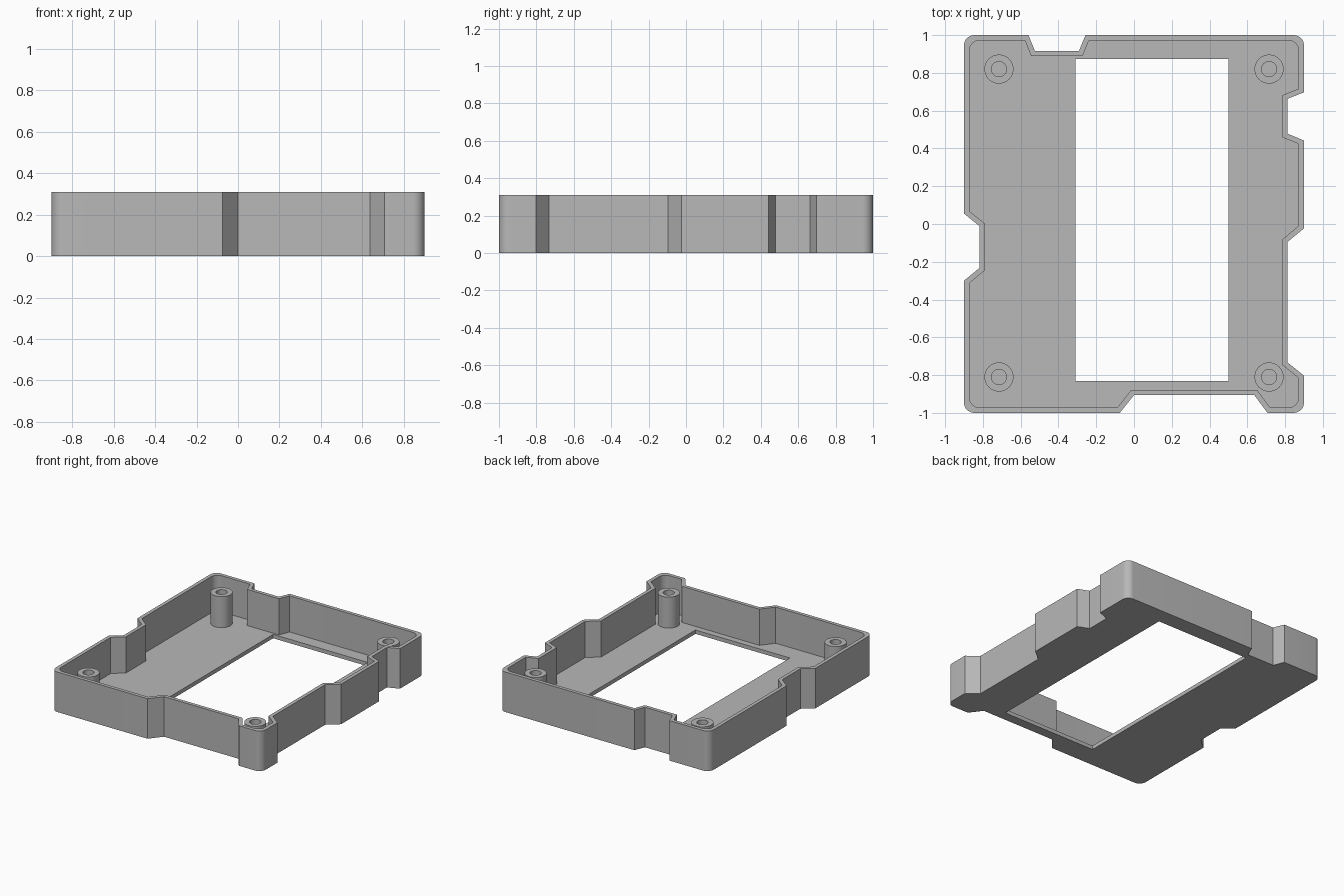
import bpy, bmesh, math
from mathutils import Vector

cube = bpy.data.objects.get("Cube")
if cube:
    bpy.data.objects.remove(cube, do_unlink=True)

grey = bpy.data.materials.new("matte grey")
grey.use_nodes = True
grey.diffuse_color = (0.48, 0.48, 0.48, 1)
grey.node_tree.nodes["Principled BSDF"].inputs["Base Color"].default_value = grey.diffuse_color

HEIGHT, FLOOR, WALL, RADIUS = 0.31, 0.03, 0.028, 0.055

# Half outlines of the tray, counterclockwise, with a notch in every side
front = [(-.9, -1), (-.075, -1), (0, -.906), (.637, -.906), (.707, -1)]
right = [(.9, -1), (.9, -.803), (.813, -.733), (.813, -.095), (.9, -.023),
         (.9, .442), (.813, .478), (.813, .663), (.9, .697)]
back = [(.9, 1), (-.257, 1), (-.291, .917), (-.525, .917), (-.559, 1)]
left = [(-.9, 1), (-.9, .055), (-.817, -.012), (-.817, -.232), (-.9, -.3)]
outline = [Vector(p) for p in front + right + back + left]
corners = {0, len(front), len(front + right), len(front + right + back)}


def inset(points, d):
    """Move every edge of a closed outline inward by d."""
    result = []
    for i, p in enumerate(points):
        a = (p - points[i - 1]).normalized()
        b = (points[(i + 1) % len(points)] - p).normalized()
        na, nb = Vector((-a.y, a.x)), Vector((-b.y, b.x))
        result.append(p + (na + nb) * d / (1 + na.dot(nb)))
    return result


def rounded(points, r, steps=8):
    """Replace the four outer corners by arcs."""
    result = []
    for i, p in enumerate(points):
        if i not in corners:
            result.append(p)
            continue
        centre = p - Vector((math.copysign(r, p.x), math.copysign(r, p.y)))
        middle = math.atan2(p.y - centre.y, p.x - centre.x)
        for k in range(steps + 1):
            t = middle + math.pi / 2 * (k / steps - 0.5)
            result.append(centre + Vector((math.cos(t), math.sin(t))) * r)
    return result


def finish(name, bm):
    mesh = bpy.data.meshes.new(name)
    bmesh.ops.recalc_face_normals(bm, faces=bm.faces)
    bm.to_mesh(mesh)
    bm.free()
    mesh.materials.append(grey)
    obj = bpy.data.objects.new(name, mesh)
    bpy.context.collection.objects.link(obj)
    return obj


def prism(name, points, z0, z1):
    bm = bmesh.new()
    face = bm.faces.new([bm.verts.new((p[0], p[1], z0)) for p in points])
    top = bmesh.ops.extrude_face_region(bm, geom=[face])["geom"]
    bmesh.ops.translate(bm, vec=(0, 0, z1 - z0),
                        verts=[v for v in top if isinstance(v, bmesh.types.BMVert)])
    return finish(name, bm)


def activate(obj):
    bpy.ops.object.select_all(action="DESELECT")
    obj.select_set(True)
    bpy.context.view_layer.objects.active = obj


def cut(obj, cutter):
    cutter.hide_render = True
    mod = obj.modifiers.new("cut", "BOOLEAN")
    mod.operation, mod.solver, mod.object = "DIFFERENCE", "EXACT", cutter
    activate(obj)
    bpy.ops.object.modifier_apply(modifier=mod.name)
    bpy.data.objects.remove(cutter, do_unlink=True)


# Tray: solid outline, hollowed from above, with a window in the floor
tray = prism("tray", rounded(outline, RADIUS), 0, HEIGHT)
cut(tray, prism("cavity_cutter", rounded(inset(outline, WALL), RADIUS), FLOOR, HEIGHT + 0.1))
window = [(-.31, -.83), (.5, -.83), (.5, .873), (-.31, .873)]
cut(tray, prism("window_cutter", window, -0.1, 0.1))


# Screw posts: turned tubes standing on the floor
def screw_post(name, x, y, sides=32):
    profile = [(.077, FLOOR - .01), (.077, .27), (.04, .27), (.04, FLOOR + .002)]
    bm = bmesh.new()
    rings = []
    for r, z in profile:
        rings.append([bm.verts.new((x + r * math.cos(math.tau * k / sides),
                                    y + r * math.sin(math.tau * k / sides), z))
                      for k in range(sides)])
    for a, b in zip(rings, rings[1:]):
        for k in range(sides):
            n = (k + 1) % sides
            bm.faces.new((a[k], a[n], b[n], b[k]))
    bm.faces.new(rings[0])
    bm.faces.new(rings[-1])
    return finish(name, bm)


parts = [tray]
for side, x in (("left", .715), ("right", -.715)):
    for end, y in (("front", -.81), ("back", .82)):
        parts.append(screw_post(f"{end}_{side}_screw_post", x, y))

for part in parts:
    activate(part)
    bpy.ops.object.shade_smooth_by_angle(angle=math.radians(20))
